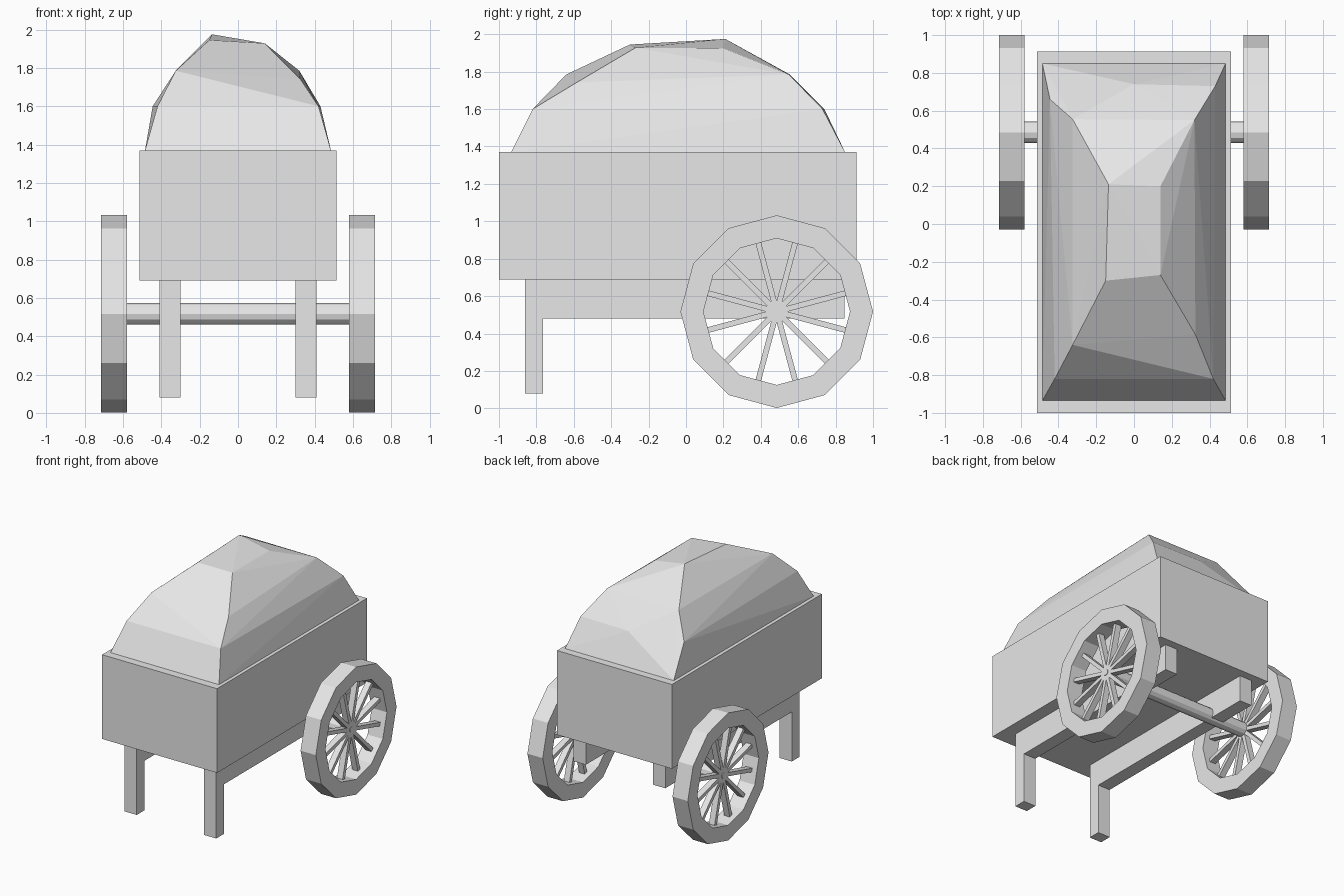
import bpy, bmesh, math
from mathutils import Matrix, Vector

if "Cube" in bpy.data.objects:
    bpy.data.objects.remove(bpy.data.objects["Cube"])

grey = bpy.data.materials.new("light grey")
grey.diffuse_color = (0.8, 0.8, 0.8, 1)
grey.use_nodes = True
grey.node_tree.nodes["Principled BSDF"].inputs["Base Color"].default_value = grey.diffuse_color


def finish(name, bm):
    bmesh.ops.recalc_face_normals(bm, faces=bm.faces)
    me = bpy.data.meshes.new(name)
    bm.to_mesh(me)
    bm.free()
    me.materials.append(grey)
    ob = bpy.data.objects.new(name, me)
    bpy.context.collection.objects.link(ob)
    return ob


def add_box(bm, x, y, z):
    size = Matrix.Diagonal((x[1] - x[0], y[1] - y[0], z[1] - z[0], 1))
    mid = Vector((sum(x) / 2, sum(y) / 2, sum(z) / 2))
    bmesh.ops.create_cube(bm, size=1, matrix=Matrix.Translation(mid) @ size)


def add_rod(bm, centre, radius, length, sides=12):
    # cylinder lying along x
    m = Matrix.Translation(centre) @ Matrix.Rotation(math.pi / 2, 4, 'Y')
    bmesh.ops.create_cone(bm, cap_ends=True, segments=sides, radius1=radius,
                          radius2=radius, depth=length, matrix=m)


# cart body
bm = bmesh.new()
add_box(bm, (-0.513, 0.513), (-1.0, 0.912), (0.69, 1.37))
finish("cart_body", bm)

# faceted heap of cargo: hull of four uneven rings
heap = [(-0.485, -0.935, 1.37), (0.485, -0.935, 1.37), (0.485, 0.85, 1.37), (-0.485, 0.85, 1.37),
        (-0.42, -0.82, 1.6), (0, -0.82, 1.6), (0.42, -0.82, 1.6),
        (0.43, 0.73, 1.6), (0, 0.74, 1.6), (-0.445, 0.66, 1.6),
        (-0.325, -0.64, 1.785), (0.325, -0.585, 1.742), (0.32, 0.55, 1.785), (-0.325, 0.555, 1.785),
        (-0.15, -0.30, 1.945), (0.14, -0.27, 1.928), (0.14, 0.20, 1.925), (-0.135, 0.21, 1.975)]
bm = bmesh.new()
verts = [bm.verts.new(p) for p in heap]
bmesh.ops.convex_hull(bm, input=verts)
finish("cargo_heap", bm)

# axle
hub = Vector((0, 0.485, 0.517))
bm = bmesh.new()
add_rod(bm, hub, 0.057, 1.25)
finish("axle", bm)

for side, label in ((-1, "left"), (1, "right")):
    # support beam and front leg
    x = (side * 0.355 - 0.054, side * 0.355 + 0.054)
    bm = bmesh.new()
    add_box(bm, x, (-0.765, 0.848), (0.48, 0.69))
    finish(label + "_beam", bm)
    bm = bmesh.new()
    add_box(bm, x, (-0.862, -0.765), (0.08, 0.69))
    finish(label + "_leg", bm)

    # wheel rim: twelve-sided ring with a rectangular section
    centre = hub + Vector((side * 0.648, 0, 0))
    bm = bmesh.new()
    rings = []
    for k in range(12):
        a = math.radians(30 * k)
        rings.append([bm.verts.new(centre + Vector((dx, r * math.cos(a), r * math.sin(a))))
                      for dx, r in ((-0.068, 0.515), (0.068, 0.515), (0.068, 0.392), (-0.068, 0.392))])
    for k in range(12):
        p, q = rings[k], rings[(k + 1) % 12]
        for i in range(4):
            j = (i + 1) % 4
            bm.faces.new((p[i], p[j], q[j], q[i]))
    finish(label + "_wheel_rim", bm)

    # spokes, set between the rim corners
    bm = bmesh.new()
    for k in range(12):
        n = len(bm.verts)
        add_box(bm, (-0.025, 0.025), (0.012, 0.385), (-0.015, 0.015))
        bm.verts.ensure_lookup_table()
        m = Matrix.Translation(centre) @ Matrix.Rotation(math.radians(15 + 30 * k), 4, 'X')
        bmesh.ops.transform(bm, matrix=m, verts=bm.verts[n:])
    finish(label + "_wheel_spokes", bm)

    # hub pin
    bm = bmesh.new()
    add_rod(bm, centre, 0.023, 0.06)
    finish(label + "_hub_pin", bm)
